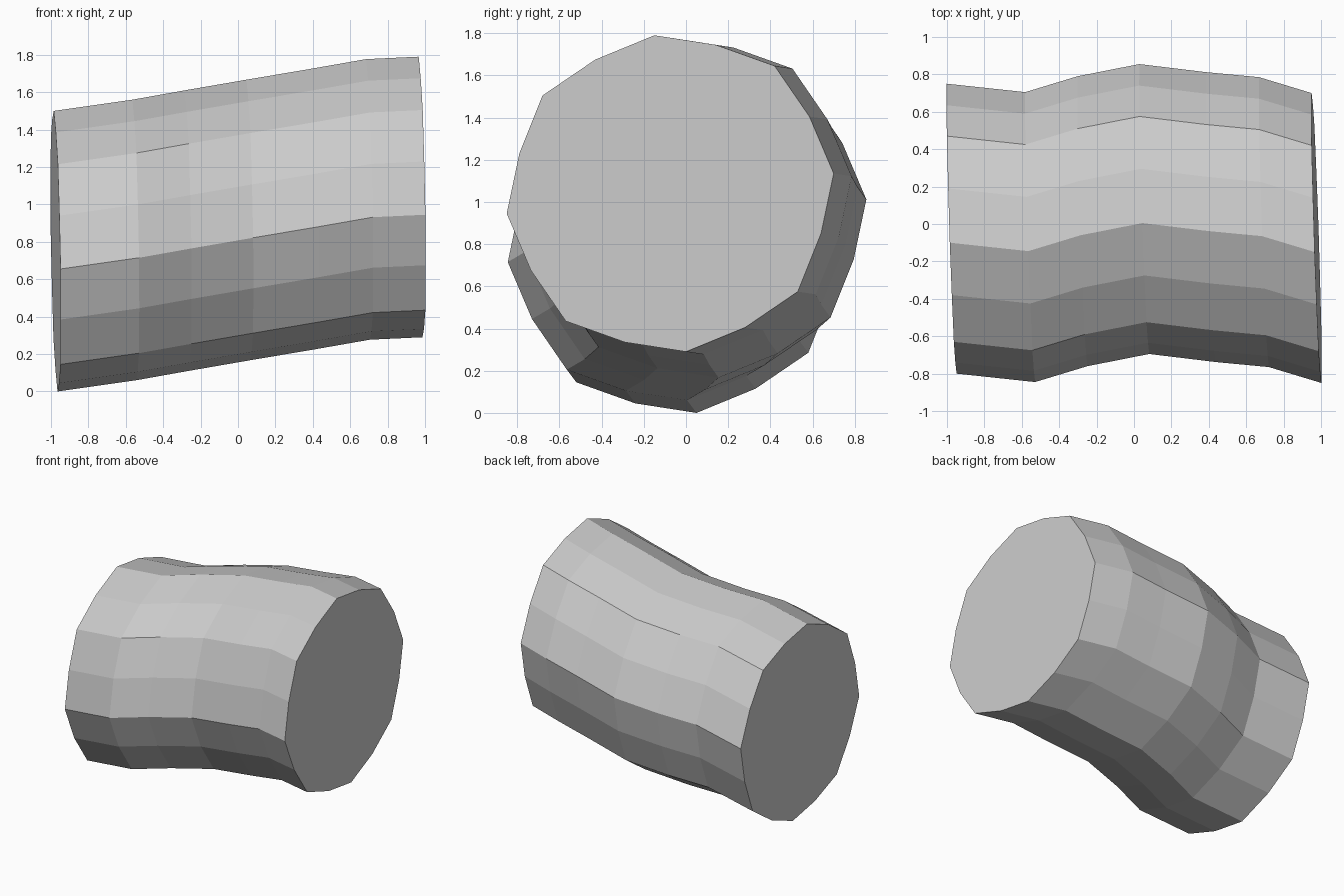
import bpy, bmesh

if "Cube" in bpy.data.objects:
    bpy.data.objects.remove(bpy.data.objects["Cube"])

# half of the 16-sided section (y, z about its centre); the rest is its point reflection
half = [(-.075, .75), (-.355, .635), (-.605, .465), (-.715, .19),
        (-.775, -.095), (-.66, -.365), (-.495, -.605), (-.215, -.705)]
section = half + [(-y, -z) for y, z in half]

# centre line of the bent log (x, y, z)
path = [(-.975, -.025, .75), (-.555, -.07, .81), (-.275, .015, .86),
        (.055, .08, .917), (.41, .037, .977), (.695, .01, 1.027), (.976, -.075, 1.04)]

# sweep the slightly tilted section along the path
bm = bmesh.new()
rings = [[bm.verts.new((cx - .032 * y - .0165 * z, cy + y, cz + z)) for y, z in section]
         for cx, cy, cz in path]
n = len(section)
for a, b in zip(rings, rings[1:]):
    for i in range(n):
        j = (i + 1) % n
        bm.faces.new((a[i], a[j], b[j], b[i]))

# end caps
bm.faces.new(rings[0])
bm.faces.new(rings[-1])
bmesh.ops.recalc_face_normals(bm, faces=bm.faces)

mesh = bpy.data.meshes.new("log")
bm.to_mesh(mesh)
bm.free()
bpy.context.collection.objects.link(bpy.data.objects.new("log", mesh))
